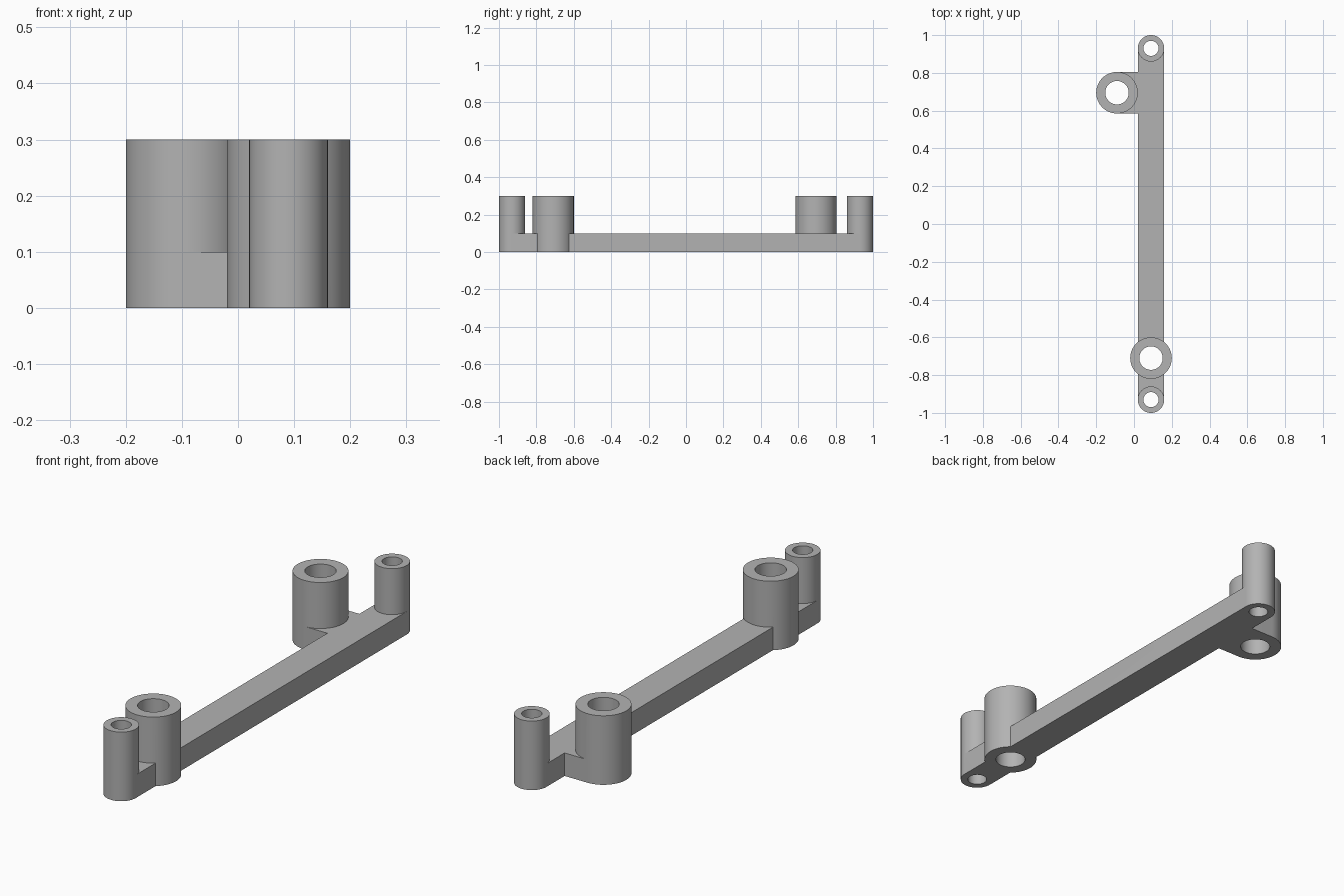
import bpy
import bmesh
import math
from mathutils import Matrix

cube = bpy.data.objects.get("Cube")
if cube:
    bpy.data.objects.remove(cube, do_unlink=True)

BAR_X, BAR_TOP, POST_TOP = 0.09, 0.1, 0.3
SMALL, LARGE = (0.07, 0.04), (0.11, 0.062)   # outer and bore radius
POSTS = {
    "front_small_post": (BAR_X, -0.93, SMALL),
    "back_small_post": (BAR_X, 0.93, SMALL),
    "front_large_post": (BAR_X, -0.71, LARGE),
    "back_large_post": (-BAR_X, 0.695, LARGE),
}

grey = bpy.data.materials.new("plain_grey")
grey.use_nodes = True
colour = (0.45, 0.45, 0.45, 1)
grey.diffuse_color = colour
grey.node_tree.nodes["Principled BSDF"].inputs["Base Color"].default_value = colour


def make_object(name, bm):
    mesh = bpy.data.meshes.new(name)
    bm.to_mesh(mesh)
    bm.free()
    mesh.materials.append(grey)
    obj = bpy.data.objects.new(name, mesh)
    bpy.context.collection.objects.link(obj)
    return obj


def box(name, x0, x1, y0, y1, z0, z1):
    bm = bmesh.new()
    centre = Matrix.Translation(((x0 + x1) / 2, (y0 + y1) / 2, (z0 + z1) / 2))
    size = Matrix.Diagonal((x1 - x0, y1 - y0, z1 - z0, 1))
    bmesh.ops.create_cube(bm, size=1, matrix=centre @ size)
    return make_object(name, bm)


def cylinder(name, x, y, radius, z0, z1):
    bm = bmesh.new()
    bmesh.ops.create_cone(bm, cap_ends=True, segments=64, radius1=radius, radius2=radius,
                          depth=z1 - z0, matrix=Matrix.Translation((x, y, (z0 + z1) / 2)))
    return make_object(name, bm)


def combine(target, tool, operation):
    """Apply a boolean and discard the tool."""
    mod = target.modifiers.new(operation.lower(), "BOOLEAN")
    mod.operation, mod.solver, mod.object = operation, "EXACT", tool
    bpy.context.view_layer.objects.active = target
    bpy.ops.object.modifier_apply(modifier=mod.name)
    bpy.data.objects.remove(tool, do_unlink=True)


# Long bar with the side arm
bracket = box("mounting_bracket", BAR_X - 0.07, BAR_X + 0.07, -0.93, 0.93, 0, BAR_TOP)
arm_y, arm_half = POSTS["back_large_post"][1], LARGE[0]
combine(bracket, box("side_arm", -BAR_X, BAR_X, arm_y - arm_half, arm_y + arm_half, 0, BAR_TOP), "UNION")

# Round posts
for name, (x, y, (outer, bore)) in POSTS.items():
    combine(bracket, cylinder(name, x, y, outer, 0, POST_TOP), "UNION")

# Through bores
for name, (x, y, (outer, bore)) in POSTS.items():
    combine(bracket, cylinder(name + "_bore", x, y, bore, -0.1, POST_TOP + 0.1), "DIFFERENCE")

# Smooth walls with crisp rims
bpy.ops.object.select_all(action="DESELECT")
bracket.select_set(True)
bpy.context.view_layer.objects.active = bracket
bpy.ops.object.shade_smooth_by_angle(angle=math.radians(30))
